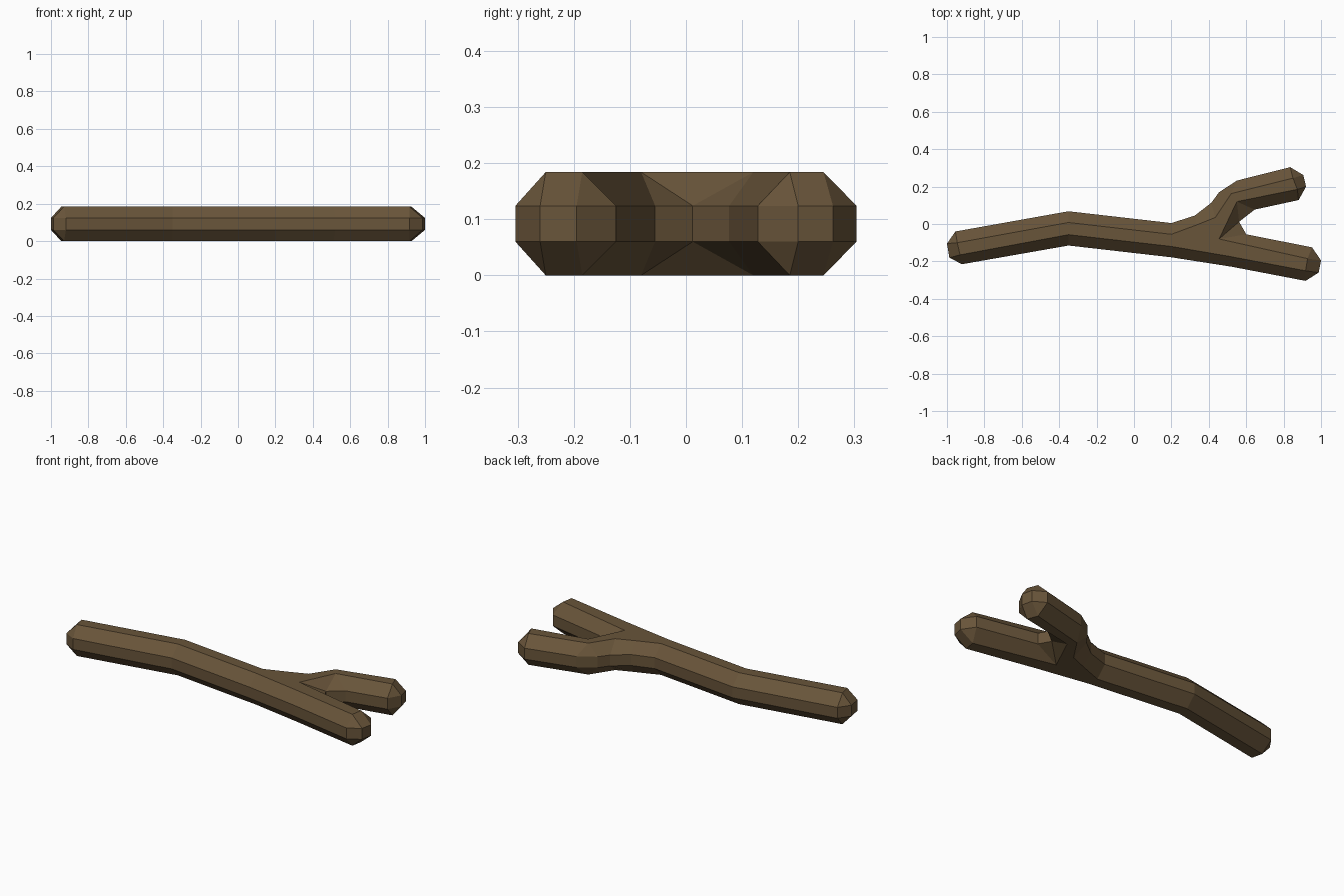
import bpy, bmesh

if "Cube" in bpy.data.objects:
    bpy.data.objects.remove(bpy.data.objects["Cube"])

bark = bpy.data.materials.new("brown bark")
bark.diffuse_color = (0.14, 0.09, 0.042, 1)
bark.use_nodes = True
bark.node_tree.nodes["Principled BSDF"].inputs["Base Color"].default_value = bark.diffuse_color

# Plan outline, clockwise: (side point, matching edge point of the flat top)
L1, L2 = (-0.945, -0.10), (-0.93, -0.165)      # left end
B1, B2 = (0.85, 0.245), (0.873, 0.185)         # side branch end
M1, M2 = (0.928, -0.185), (0.917, -0.25)       # main branch end
C1, C2 = (0.55, 0.12), (0.455, -0.08)          # fork
K = (0.52, 0.163)                              # knee of side branch
plan = [
    ((-1.0, -0.105), L1), ((-0.955, -0.04), L1),
    ((-0.35, 0.068), (-0.35, 0.008)), ((0.2, 0.005), (0.2, -0.055)),
    ((0.325, 0.045), (0.335, -0.005)), ((0.413, 0.113), (0.435, 0.035)),
    ((0.455, 0.17), K), ((0.55, 0.232), K),
    ((0.835, 0.304), B1), ((0.905, 0.262), B1),
    ((0.92, 0.2), B2), ((0.88, 0.128), B2),
    ((0.645, 0.077), C1), ((0.562, 0.012), C1), ((0.562, 0.012), C2),
    ((0.6, -0.055), C2),
    ((0.952, -0.125), M1), ((1.0, -0.195), M1),
    ((0.987, -0.26), M2), ((0.917, -0.304), M2),
    ((0.52, -0.228), (0.51, -0.173)), ((0.2, -0.178), (0.2, -0.12)),
    ((-0.35, -0.115), (-0.35, -0.057)),
    ((-0.92, -0.215), L2), ((-0.987, -0.18), L2),
]

# Four stacked loops (bottom, lower side, upper side, top) skinned together
bm = bmesh.new()
cache = {}


def vert(p, z):
    if (p, z) not in cache:
        cache[(p, z)] = bm.verts.new((p[0], p[1], z))
    return cache[(p, z)]


def face(verts):
    verts = list(dict.fromkeys(verts))
    if len(verts) > 2:
        bm.faces.new(verts)


levels = [(1, 0.0), (0, 0.06), (0, 0.124), (1, 0.184)]
for a, b in zip(plan, plan[1:] + plan[:1]):
    for (i, z0), (j, z1) in zip(levels, levels[1:]):
        face([vert(a[i], z0), vert(b[i], z0), vert(b[j], z1), vert(a[j], z1)])
for z in (0.0, 0.184):
    face([vert(p[1], z) for p in plan])
bmesh.ops.recalc_face_normals(bm, faces=bm.faces)
bmesh.ops.triangulate(bm, faces=[f for f in bm.faces if len(f.verts) > 4])

mesh = bpy.data.meshes.new("forked_stick")
bm.to_mesh(mesh)
bm.free()
mesh.materials.append(bark)
stick = bpy.data.objects.new("forked_stick", mesh)
bpy.context.collection.objects.link(stick)
